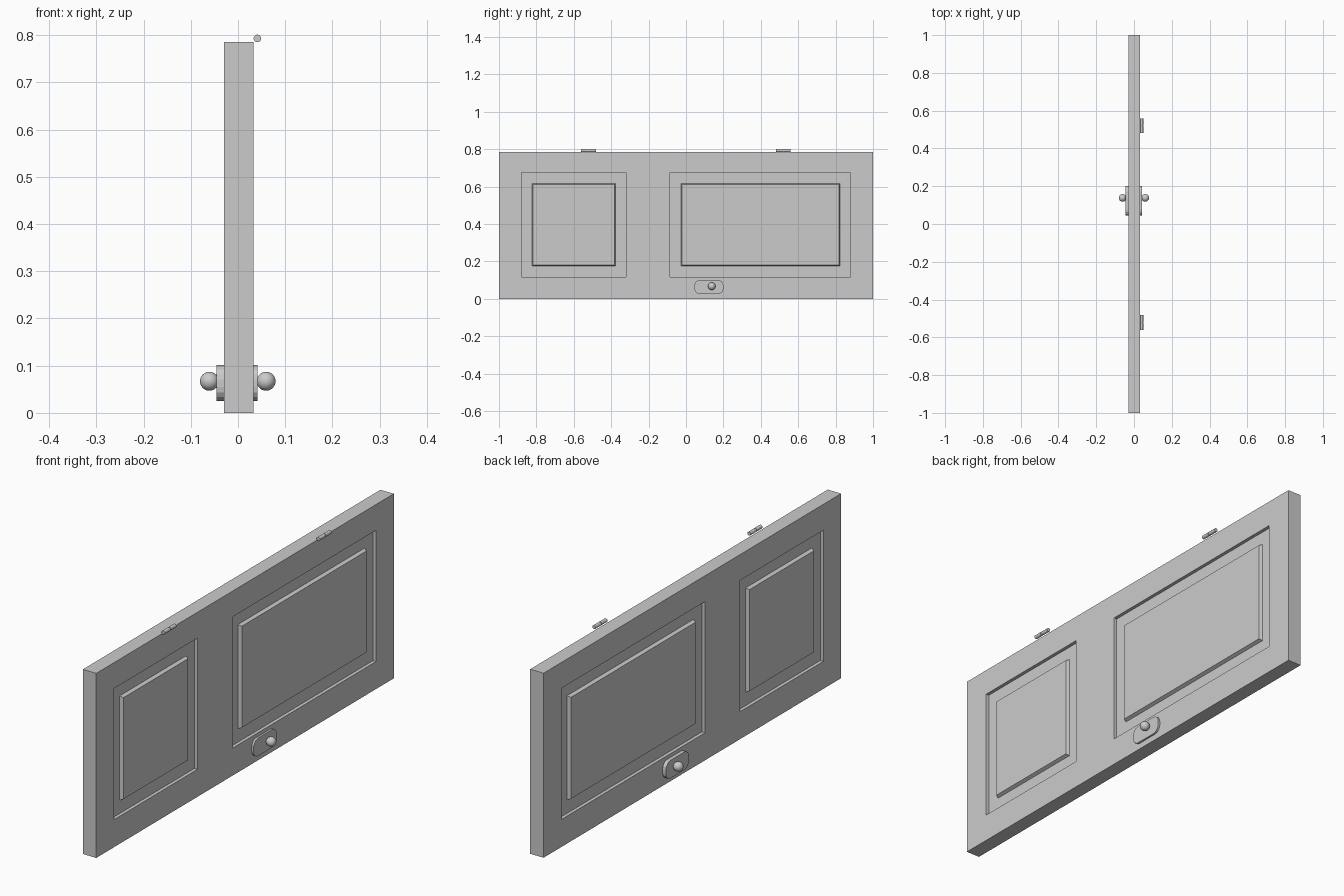
import bpy, bmesh
from math import sin, cos, radians
from mathutils import Matrix

if "Cube" in bpy.data.objects:
    bpy.data.objects.remove(bpy.data.objects["Cube"])

X0, X1, H = -0.030, 0.033, 0.785
PANELS = [(-0.88, -0.32), (-0.085, 0.88)]
PZ0, PZ1 = 0.117, 0.675
DEPTH = 0.014


def finish(bm, name, smooth=False):
    bmesh.ops.recalc_face_normals(bm, faces=bm.faces)
    me = bpy.data.meshes.new(name)
    bm.to_mesh(me)
    bm.free()
    ob = bpy.data.objects.new(name, me)
    bpy.context.collection.objects.link(ob)
    if smooth:
        bpy.ops.object.select_all(action='DESELECT')
        ob.select_set(True)
        bpy.context.view_layer.objects.active = ob
        bpy.ops.object.shade_smooth_by_angle(angle=radians(35))
    return ob


# Door slab, cut along the panel borders, with sunk and raised panels on both sides
bm = bmesh.new()
bmesh.ops.create_cube(bm, size=1, matrix=Matrix.Translation(((X0 + X1) / 2, 0, H / 2))
                      @ Matrix.Diagonal((X1 - X0, 2, H, 1)))
cuts = [((0, y, 0), (0, 1, 0)) for p in PANELS for y in p]
cuts += [((0, 0, z), (0, 0, 1)) for z in (PZ0, PZ1)]
for co, no in cuts:
    bmesh.ops.bisect_plane(bm, geom=bm.verts[:] + bm.edges[:] + bm.faces[:],
                           plane_co=co, plane_no=no)
bm.normal_update()
fields = []
for f in bm.faces:
    c = f.calc_center_median()
    if abs(f.normal.x) > 0.9 and PZ0 < c.z < PZ1 and any(a < c.y < b for a, b in PANELS):
        fields.append(f)
for thickness, depth in ((0.0003, -DEPTH), (0.057, 0), (0.006, DEPTH)):
    bmesh.ops.inset_individual(bm, faces=fields, thickness=thickness, depth=depth,
                               use_even_offset=True)
    bm.normal_update()
finish(bm, "door_slab")


# Rounded knob plates
def knob_plate(name, xa, xb, ya=0.045, yb=0.2, za=0.025, zb=0.101, r=0.03, seg=4):
    bm = bmesh.new()
    verts = []
    corners = [(yb - r, zb - r), (ya + r, zb - r), (ya + r, za + r), (yb - r, za + r)]
    for i, (cy, cz) in enumerate(corners):
        for k in range(seg + 1):
            a = radians(90 * i + 90 * k / seg)
            verts.append(bm.verts.new((xa, cy + r * cos(a), cz + r * sin(a))))
    face = bm.faces.new(verts)
    ext = bmesh.ops.extrude_face_region(bm, geom=[face])
    bmesh.ops.translate(bm, vec=(xb - xa, 0, 0),
                        verts=[v for v in ext["geom"] if isinstance(v, bmesh.types.BMVert)])
    finish(bm, name)


# Ball knobs
def knob(name, x):
    bm = bmesh.new()
    bmesh.ops.create_uvsphere(bm, u_segments=32, v_segments=16, radius=0.02,
                              matrix=Matrix.Translation((x, 0.138, 0.067))
                              @ Matrix.Rotation(radians(90), 4, 'Y'))
    finish(bm, name, True)


knob_plate("outer_knob_plate", X1 - 0.002, 0.0415)
knob_plate("inner_knob_plate", -0.0455, X0 + 0.002)
knob("outer_knob", 0.0595)
knob("inner_knob", -0.0605)


# Hinges: two knuckles on a thin pin along the top edge
def hinge(name, y):
    bm = bmesh.new()
    for off, length, r in ((-0.0205, 0.038, 0.008), (0.0205, 0.038, 0.008), (0, 0.06, 0.006)):
        bmesh.ops.create_cone(bm, cap_ends=True, segments=20, radius1=r, radius2=r, depth=length,
                              matrix=Matrix.Translation((0.041, y + off, 0.793))
                              @ Matrix.Rotation(radians(90), 4, 'X'))
    finish(bm, name, True)


hinge("left_hinge", -0.522)
hinge("right_hinge", 0.52)
